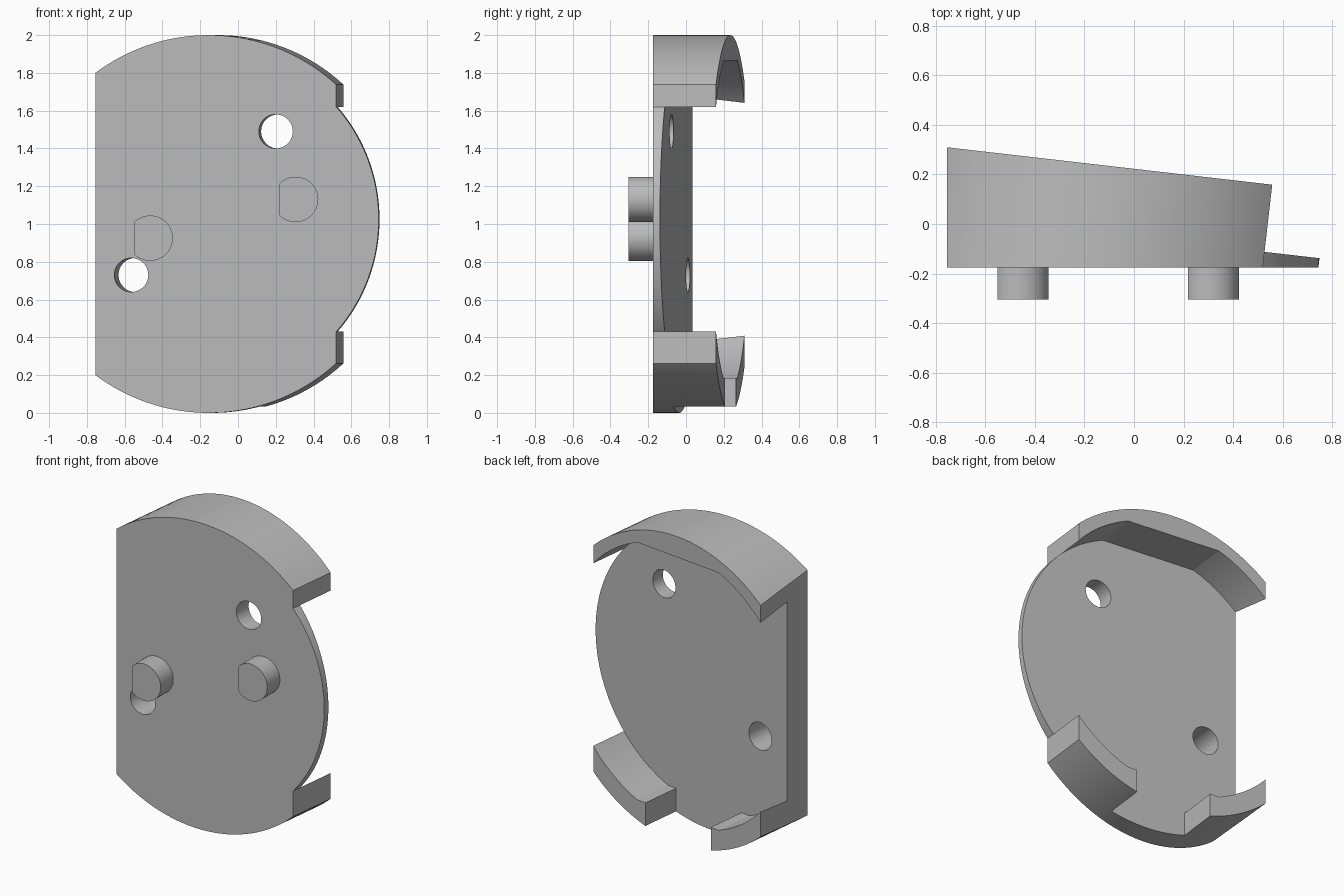
import bpy, bmesh
from math import cos, sin, radians, asin, acos, degrees

if "Cube" in bpy.data.objects:
    bpy.data.objects.remove(bpy.data.objects["Cube"], do_unlink=True)

FRONT = -0.175         # flat front plane
LEAN = 0.115           # tilt of the round housing against the front plane
CX, CZ = -0.155, 1.0   # rim centre on the front plane
PZ, PR = 1.025, 0.9    # pocket centre height and radius
SLOT_X, CHORD, NOTCH = 0.675, 0.84, 0.26

grey = bpy.data.materials.new("light_grey")
grey.use_nodes = True
grey.diffuse_color = (0.5, 0.5, 0.5, 1)
grey.node_tree.nodes["Principled BSDF"].inputs["Base Color"].default_value = (0.5, 0.5, 0.5, 1)


def arc(cx, cz, r, a0, a1, n):
    """Points on an arc, angles in degrees."""
    steps = [radians(a0 + (a1 - a0) * i / n) for i in range(n + 1)]
    return [(cx + r * cos(a), cz + r * sin(a)) for a in steps]


def prism(name, outline, front, back, lean=LEAN):
    """Extrude an x-z outline along the leaning axis from y = front to the plane y = back - lean * x."""
    bm = bmesh.new()
    rings = [[], []]
    for u, z in outline:
        depth = (back - FRONT - lean * u) / (1 + lean * lean)
        for ring, t in zip(rings, (front - FRONT, depth)):
            ring.append(bm.verts.new((u + lean * t, FRONT + t, z)))
    bm.faces.new(rings[0])
    bm.faces.new(rings[1])
    n = len(outline)
    for i in range(n):
        j = (i + 1) % n
        bm.faces.new((rings[0][i], rings[0][j], rings[1][j], rings[1][i]))
    bmesh.ops.recalc_face_normals(bm, faces=bm.faces)
    mesh = bpy.data.meshes.new(name)
    bm.to_mesh(mesh)
    bm.free()
    mesh.materials.append(grey)
    obj = bpy.data.objects.new(name, mesh)
    bpy.context.collection.objects.link(obj)
    return obj


def activate(obj):
    bpy.ops.object.select_all(action='DESELECT')
    obj.select_set(True)
    bpy.context.view_layer.objects.active = obj


def cut(target, cutter):
    cutter.hide_render = True
    mod = target.modifiers.new("cut", 'BOOLEAN')
    mod.operation, mod.solver, mod.object = 'DIFFERENCE', 'EXACT', cutter
    activate(target)
    bpy.ops.object.modifier_apply(modifier=mod.name)
    bpy.data.objects.remove(cutter, do_unlink=True)


# Housing: large rim on the left, smaller round lip on the right
rim = degrees(acos(SLOT_X))
lip = degrees(acos(SLOT_X / PR))
lip_z = PR * sin(radians(lip))
housing = prism("housing", arc(CX, CZ, 1, rim, 360 - rim, 120)
                + arc(CX, PZ, PR, -lip, lip, 48), FRONT, 0.223)

# Pocket: round with flat top and bottom, open to the right, notched through the bottom wall
flat = degrees(asin(CHORD / PR))
pocket = [(1.3, PZ + lip_z)]
pocket += arc(CX, PZ, PR, lip, flat, 16)
pocket += arc(CX, PZ, PR, 180 - flat, 180 + flat, 70)
pocket += [(CX - NOTCH, PZ - CHORD), (CX - NOTCH, -0.3), (CX + NOTCH, -0.3), (CX + NOTCH, PZ - CHORD)]
pocket += arc(CX, PZ, PR, 360 - flat, 360 - lip, 16)
pocket += [(1.3, PZ - lip_z)]
# the floor faces the back, so the cutter runs from the floor plane outwards
floor_cutter = prism("pocket_cutter", pocket, 0.8, -0.052)
cut(housing, floor_cutter)

# Straight left side
side = [(-2, -1), (-0.755, -1), (-0.755, 3), (-2, 3)]
cut(housing, prism("side_cutter", side, -1, 1, 0))

# Screw holes along the leaning axis
for x, z in ((0.2, 1.49), (-0.565, 0.73)):
    cut(housing, prism("hole_cutter", arc(x, z, 0.09, 0, 352.5, 47), -0.4, 0.4))

# Pegs with one flat side on the front
pegs = []
for name, x, z in (("right_peg", -0.465, 0.925), ("left_peg", 0.305, 1.13)):
    pegs.append(prism(name, arc(x, z, 0.12, -136, 136, 48), -0.305, FRONT, 0))

for obj in [housing] + pegs:
    activate(obj)
    bpy.ops.object.shade_smooth_by_angle(angle=radians(20))
